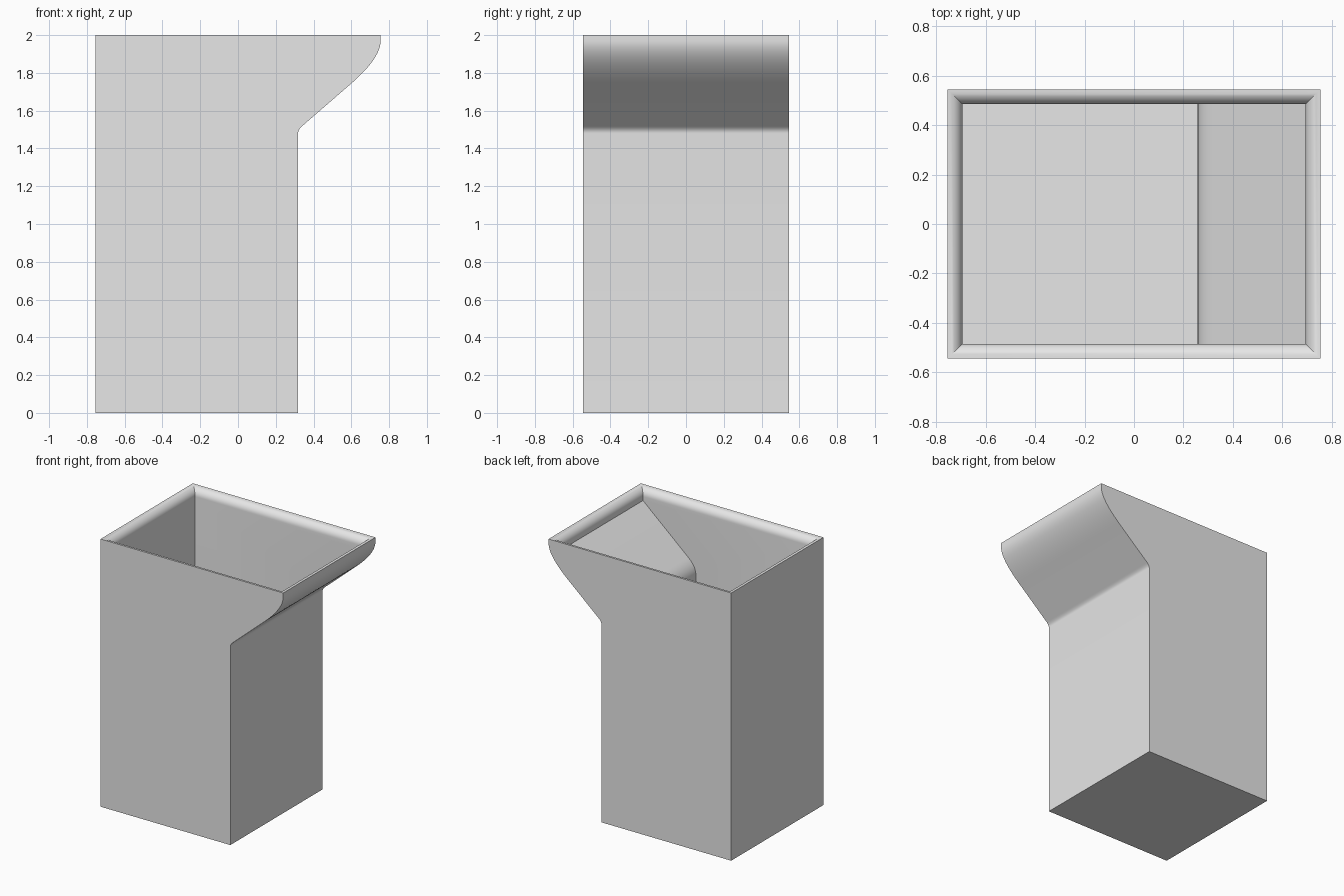
import bpy, bmesh, math

if "Cube" in bpy.data.objects:
    bpy.data.objects.remove(bpy.data.objects["Cube"])

WALL = 0.06
HX, HY, TOP = 0.755, 0.545, 2.0

grey = bpy.data.materials.new("light grey")
grey.diffuse_color = (0.8, 0.8, 0.8, 1)
grey.use_nodes = True
grey.node_tree.nodes["Principled BSDF"].inputs["Base Color"].default_value = grey.diffuse_color


def bend(a, c, b, n=10):
    """Smooth curve from a to b, pulled towards c."""
    pts = []
    for i in range(n + 1):
        t = i / n
        pts.append(tuple((1 - t) ** 2 * a[k] + 2 * t * (1 - t) * c[k] + t * t * b[k]
                         for k in (0, 1)))
    return pts


def trough(bm, profile, half, inward):
    """Open-topped trough: profile (x, z) swept along y with two end walls."""
    front = [bm.verts.new((x, -half, z)) for x, z in profile]
    back = [bm.verts.new((x, half, z)) for x, z in profile]
    faces = [bm.faces.new((front[i], front[i + 1], back[i + 1], back[i]))
             for i in range(len(profile) - 1)]
    faces += [bm.faces.new(front[::-1]), bm.faces.new(back)]
    bmesh.ops.recalc_face_normals(bm, faces=faces)


# Outer shell profile: left wall, base, right wall, spout underside, spout lip
outer = [(-HX, TOP), (-HX, 0), (0.318, 0)]
outer += bend((0.318, 1.48), (0.318, 1.50), (0.338, 1.517), 6)
outer += bend((0.60, 1.744), (HX, 1.879), (HX, 1.97), 14)
outer += [(HX, TOP)]

# Cavity profile: floor, inner wall, rounded step, sloping spout floor
ix, iz = HX - WALL, TOP - WALL
inner = [(-ix, iz), (-ix, WALL), (0.258, WALL)]
inner += bend((0.258, 1.47), (0.258, 1.531), (0.32, 1.585), 10)
inner += [(ix, 1.91), (ix, iz)]

bm = bmesh.new()
trough(bm, outer, HY, False)
trough(bm, inner, HY - WALL, True)

# Rounded rim rolling from the outer edge down into the cavity
rings = []
STEPS = 10
for i in range(STEPS + 1):
    a = math.pi / 2 * i / STEPS
    d, z = WALL * math.sin(a), TOP - WALL * (1 - math.cos(a))
    rings.append([bm.verts.new((sx * (HX - d), sy * (HY - d), z))
                  for sx, sy in ((-1, -1), (1, -1), (1, 1), (-1, 1))])
for r, s in zip(rings, rings[1:]):
    for k in range(4):
        j = (k + 1) % 4
        bm.faces.new((r[k], r[j], s[j], s[k]))

bmesh.ops.remove_doubles(bm, verts=bm.verts, dist=1e-4)
bmesh.ops.recalc_face_normals(bm, faces=bm.faces)
mesh = bpy.data.meshes.new("spouted_bin")
bm.to_mesh(mesh)
bm.free()
mesh.materials.append(grey)
body = bpy.data.objects.new("spouted_bin", mesh)
bpy.context.collection.objects.link(body)
bpy.context.view_layer.objects.active = body
body.select_set(True)
bpy.ops.object.shade_smooth_by_angle(angle=math.radians(30))
